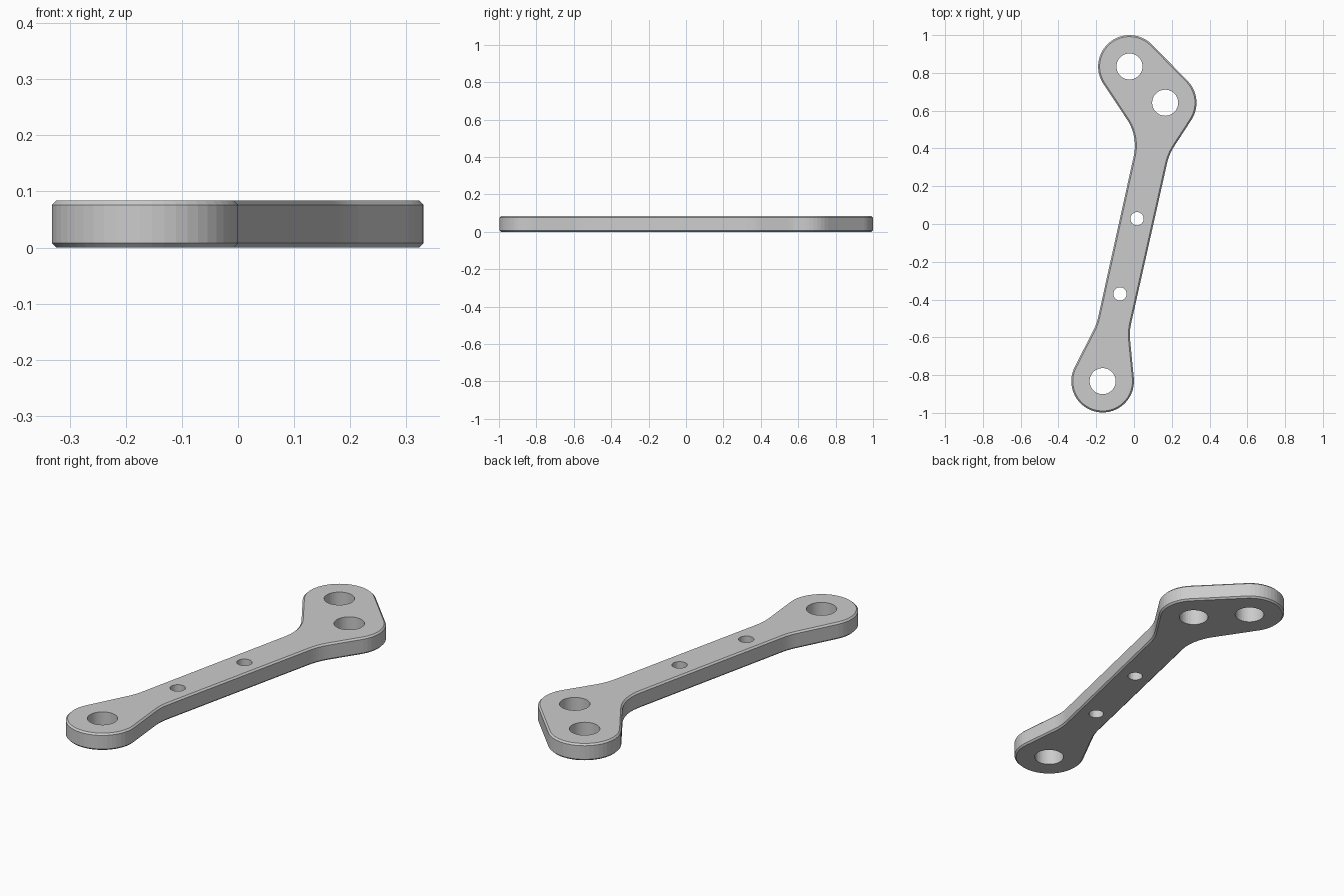
import bpy
import bmesh
import math
from mathutils import Vector

cube = bpy.data.objects.get("Cube")
if cube:
    bpy.data.objects.remove(cube)

THICK, CHAMFER, END_R = 0.084, 0.008, 0.166
SEGMENTS = 48

# Pivot centres of the rounded ends
top_end = Vector((-0.024, 0.834))
side_end = Vector((0.165, 0.642))
low_end = Vector((-0.166, -0.832))

# Corners where the straight arm meets the flared ends
arm_low_left, arm_low_right = Vector((-0.198, -0.53)), Vector((-0.025, -0.57))
arm_top_left, arm_top_right = Vector((0.022, 0.465)), Vector((0.186, 0.37))


def angle(v):
    return math.atan2(v.y, v.x)


def arc(centre, radius, a0, a1):
    """Counter-clockwise arc points from a0 to a1."""
    sweep = (a1 - a0) % math.tau
    n = max(3, round(SEGMENTS * sweep / math.tau))
    return [centre + radius * Vector((math.cos(a0 + sweep * i / n), math.sin(a0 + sweep * i / n)))
            for i in range(n + 1)]


def tangent_angle(point, centre, side):
    """Angle on the end circle touched by a line from an outside point."""
    d = point - centre
    return angle(d) + side * math.acos(END_R / d.length)


def on_end(centre, a):
    return centre + END_R * Vector((math.cos(a), math.sin(a)))


def fillet(before, corner, after, radius=0.28, steps=6):
    """Rounds an inward corner between two straight edges."""
    u, v = (before - corner).normalized(), (after - corner).normalized()
    half = math.acos(u.dot(v)) / 2
    centre = corner + (u + v).normalized() * radius / math.sin(half)
    reach = radius / math.tan(half)
    p, q = corner + u * reach - centre, corner + v * reach - centre
    return [centre + p.lerp(q, i / steps).normalized() * radius for i in range(steps + 1)]


def circle(x, y, radius, n):
    return [Vector((x + radius * math.cos(math.tau * i / n), y + radius * math.sin(math.tau * i / n)))
            for i in range(n)]


# Outline, counter-clockwise from the low end
low_in = tangent_angle(arm_low_left, low_end, 1)
low_out = tangent_angle(arm_low_right, low_end, -1)
side_in = tangent_angle(arm_top_right, side_end, 1)
top_out = tangent_angle(arm_top_left, top_end, -1)
chord = top_end - side_end
flat_angle = angle(Vector((chord.y, -chord.x)))

outline = (arc(low_end, END_R, low_in, low_out)
           + fillet(on_end(low_end, low_out), arm_low_right, arm_top_right)
           + fillet(arm_low_right, arm_top_right, on_end(side_end, side_in))
           + arc(side_end, END_R, side_in, flat_angle)
           + arc(top_end, END_R, flat_angle, top_out)
           + fillet(on_end(top_end, top_out), arm_top_left, arm_low_left, 0.25, 10)
           + fillet(arm_top_left, arm_low_left, on_end(low_end, low_in)))

# Pivot holes and small arm holes
holes = [circle(c.x, c.y, 0.069, 40) for c in (top_end, side_end, low_end)]
holes += [circle(x, y, 0.035, 32) for x, y in ((0.016, 0.028), (-0.074, -0.37))]


def inset(points, amount):
    result = []
    for i, p in enumerate(points):
        d = points[(i + 1) % len(points)] - points[i - 1]
        result.append(p + Vector((-d.y, d.x)).normalized() * amount)
    return result


bm = bmesh.new()


def wall(rings):
    """Skins stacked rings and returns the bottom and top edge loops."""
    rows = [[bm.verts.new((p.x, p.y, z)) for p in pts] for pts, z in rings]
    n = len(rows[0])
    for low, high in zip(rows, rows[1:]):
        for i in range(n):
            j = (i + 1) % n
            bm.faces.new((low[i], low[j], high[j], high[i]))
    return [[bm.edges.get((row[i], row[(i + 1) % n])) for i in range(n)]
            for row in (rows[0], rows[-1])]


# Chamfered outer wall and straight hole walls
edge_line = inset(outline, CHAMFER)
bottom, top = wall([(edge_line, 0), (outline, CHAMFER),
                    (outline, THICK - CHAMFER), (edge_line, THICK)])
for hole in holes:
    low, high = wall([(hole, 0), (hole, THICK)])
    bottom += low
    top += high

# Flat faces around the holes
for edges, direction in ((bottom, -1), (top, 1)):
    bmesh.ops.triangle_fill(bm, use_beauty=True, edges=edges, normal=(0, 0, direction))
bmesh.ops.recalc_face_normals(bm, faces=bm.faces)

mesh = bpy.data.meshes.new("link_plate")
bm.to_mesh(mesh)
bm.free()
plate = bpy.data.objects.new("link_plate", mesh)
bpy.context.collection.objects.link(plate)

# Grey metal
grey = bpy.data.materials.new("grey_metal")
grey.use_nodes = True
colour = (0.6, 0.6, 0.6, 1)
grey.diffuse_color = colour
grey.node_tree.nodes["Principled BSDF"].inputs["Base Color"].default_value = colour
mesh.materials.append(grey)
